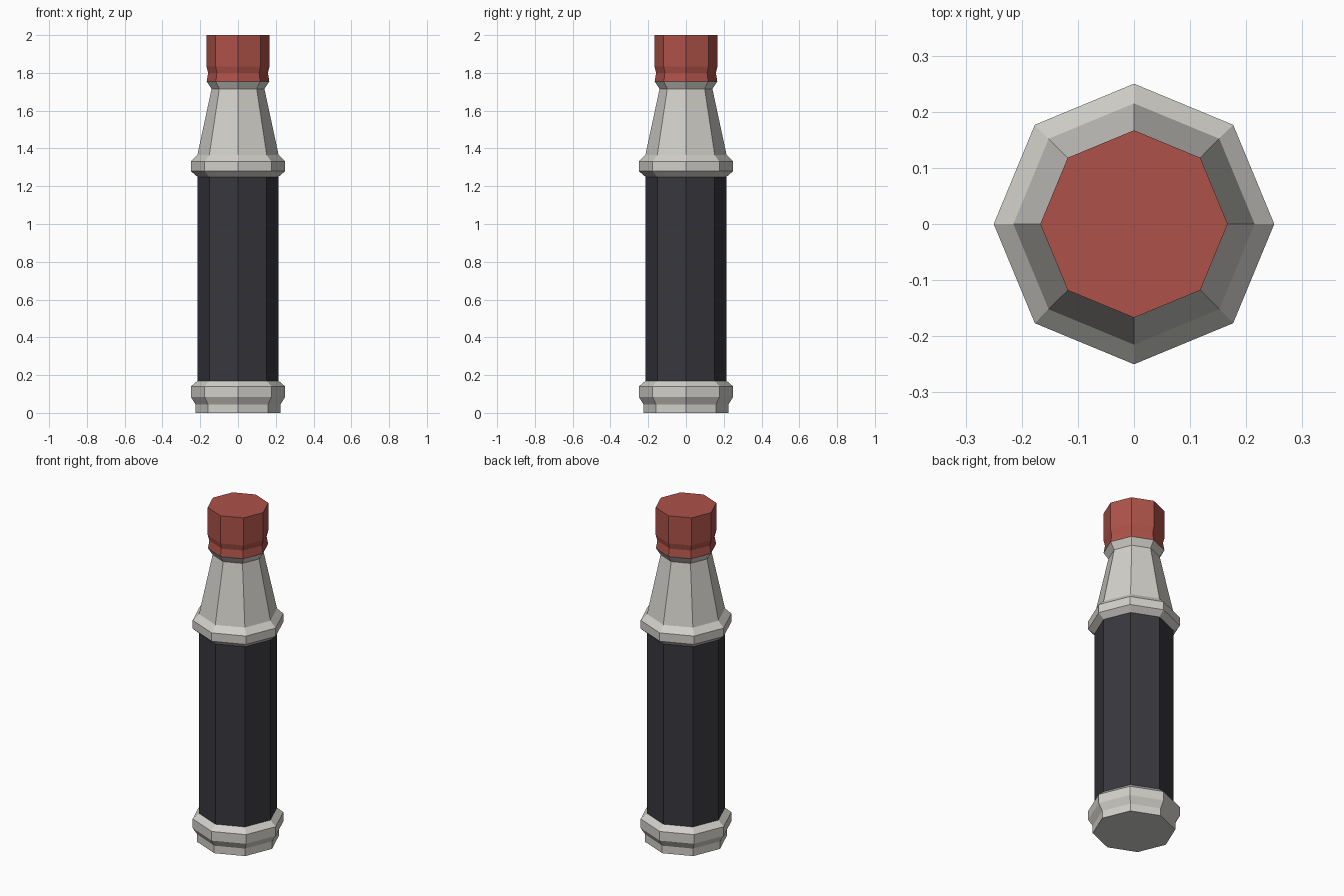
import bpy
import bmesh
from math import cos, sin, tau

SIDES = 8

if "Cube" in bpy.data.objects:
    bpy.data.objects.remove(bpy.data.objects["Cube"], do_unlink=True)


def make_material(name, rgb):
    mat = bpy.data.materials.new(name)
    mat.use_nodes = True
    mat.diffuse_color = (*rgb, 1)
    mat.node_tree.nodes["Principled BSDF"].inputs["Base Color"].default_value = (*rgb, 1)
    return mat


def lathe(name, profile, mat, cap_bottom=False, cap_top=False):
    """Turn a (radius, height) profile into a flat-faced octagonal part."""
    bm = bmesh.new()
    rings = [[bm.verts.new((r * cos(tau * i / SIDES), r * sin(tau * i / SIDES), z))
              for i in range(SIDES)] for r, z in profile]
    for low, high in zip(rings, rings[1:]):
        for i in range(SIDES):
            j = (i + 1) % SIDES
            bm.faces.new((low[i], low[j], high[j], high[i]))
    if cap_bottom:
        bm.faces.new(rings[0][::-1])
    if cap_top:
        bm.faces.new(rings[-1])
    mesh = bpy.data.meshes.new(name)
    bm.to_mesh(mesh)
    bm.free()
    mesh.materials.append(mat)
    obj = bpy.data.objects.new(name, mesh)
    bpy.context.collection.objects.link(obj)
    return obj


light_grey = make_material("light_grey", (0.64, 0.63, 0.59))
charcoal = make_material("charcoal", (0.04, 0.039, 0.048))
brick_red = make_material("brick_red", (0.42, 0.085, 0.067))

# Stepped foot
lathe("base", [(0.225, 0), (0.225, 0.045), (0.25, 0.085), (0.25, 0.14), (0.215, 0.17)],
      light_grey, cap_bottom=True)

# Long straight grip
lathe("body", [(0.215, 0.17), (0.215, 1.25)], charcoal)

# Collar, tapered neck and flared lip
lathe("neck", [(0.215, 1.25), (0.25, 1.28), (0.25, 1.33), (0.215, 1.365),
               (0.14, 1.715), (0.166, 1.755)], light_grey)

# Cap with a shallow groove near its lower edge
lathe("cap", [(0.166, 1.755), (0.158, 1.80), (0.167, 1.835), (0.167, 2.0)],
      brick_red, cap_top=True)
